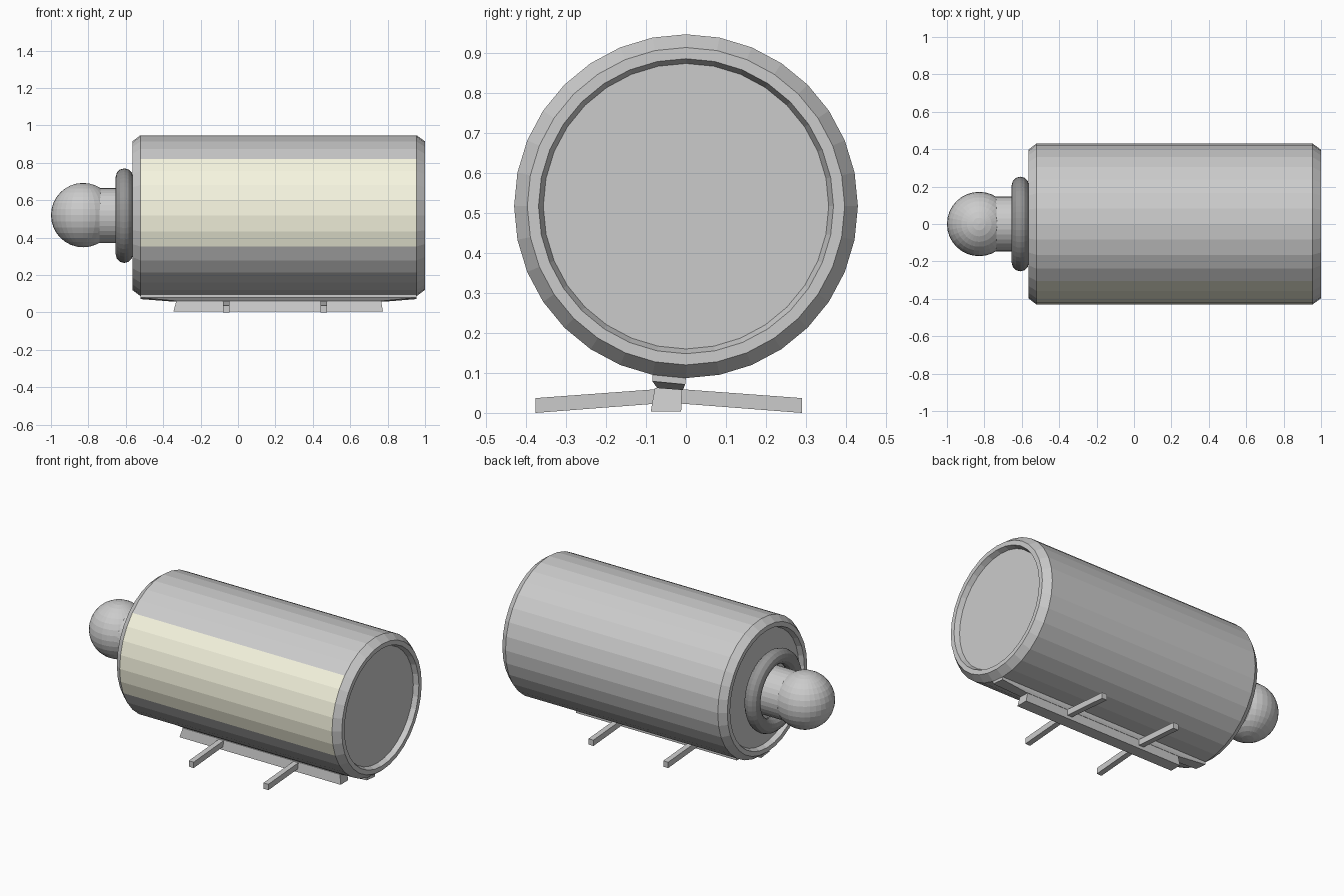
import bpy, bmesh, math
from mathutils import Matrix

if "Cube" in bpy.data.objects:
    bpy.data.objects.remove(bpy.data.objects["Cube"])

CZ = 0.517          # height of the barrel axis
RAIL_Y = -0.043     # centre line of the base
SIDES = 32


def finish(name, bm, smooth=False):
    bmesh.ops.recalc_face_normals(bm, faces=bm.faces[:])
    mesh = bpy.data.meshes.new(name)
    bm.to_mesh(mesh)
    bm.free()
    obj = bpy.data.objects.new(name, mesh)
    bpy.context.collection.objects.link(obj)
    if smooth:
        mesh.shade_smooth()
    return obj


def lathe_x(name, profile, sides, closed=False):
    """Revolve (x, radius) points around the barrel axis."""
    bm = bmesh.new()
    rings = []
    for x, r in profile:
        ring = []
        for i in range(sides):
            a = 2 * math.pi * i / sides
            ring.append(bm.verts.new((x, r * math.cos(a), CZ + r * math.sin(a))))
        rings.append(ring)
    pairs = list(zip(rings, rings[1:]))
    if closed:
        pairs.append((rings[-1], rings[0]))
    for a, b in pairs:
        for i in range(sides):
            j = (i + 1) % sides
            bm.faces.new((a[i], a[j], b[j], b[i]))
    if not closed:
        bm.faces.new(rings[0])
        bm.faces.new(rings[-1])
    return finish(name, bm)


def loft(name, sections):
    """Skin four-cornered sections into a closed block."""
    bm = bmesh.new()
    rings = [[bm.verts.new(p) for p in s] for s in sections]
    for a, b in zip(rings, rings[1:]):
        for i in range(4):
            j = (i + 1) % 4
            bm.faces.new((a[i], a[j], b[j], b[i]))
    bm.faces.new(rings[0])
    bm.faces.new(rings[-1])
    return finish(name, bm)


def rect_z(x0, x1, y0, y1, z, tilt=0.0):
    return [(x0, y0, z + tilt), (x1, y0, z + tilt), (x1, y1, z), (x0, y1, z)]


# Barrel with chamfered rims and recessed ends
barrel = lathe_x("barrel", [
    (-0.535, 0.357), (-0.565, 0.369), (-0.565, 0.397), (-0.522, 0.43),
    (0.955, 0.43), (1.0, 0.397), (1.0, 0.369), (0.97, 0.357)], SIDES)

# Cream panel on the front of the barrel
grey = bpy.data.materials.new("grey")
grey.diffuse_color = (0.8, 0.8, 0.8, 1)
grey.use_nodes = True
grey.node_tree.nodes["Principled BSDF"].inputs["Base Color"].default_value = grey.diffuse_color
cream = bpy.data.materials.new("cream")
cream.diffuse_color = (0.92, 0.91, 0.74, 1)
cream.use_nodes = True
cream.node_tree.nodes["Principled BSDF"].inputs["Base Color"].default_value = cream.diffuse_color
barrel.data.materials.append(grey)
barrel.data.materials.append(cream)
for f in barrel.data.polygons:
    c = f.center
    ang = math.degrees(math.atan2(c.z - CZ, -c.y))
    if f.area > 0.08 and len(f.vertices) == 4 and -22.5 < ang < 45:
        f.material_index = 1

# Collar ring, neck and ball knob
dark = bpy.data.materials.new("dark")
dark.diffuse_color = (0.3, 0.3, 0.3, 1)
dark.use_nodes = True
dark.node_tree.nodes["Principled BSDF"].inputs["Base Color"].default_value = dark.diffuse_color
collar = lathe_x("collar_ring", [
    (-0.608 + 0.046 * math.cos(2 * math.pi * k / 12),
     0.207 + 0.046 * math.sin(2 * math.pi * k / 12)) for k in range(12)], 48, True)
collar.data.materials.append(dark)
lathe_x("neck", [(-0.74, 0.147), (-0.53, 0.147)], SIDES)
bm = bmesh.new()
bmesh.ops.create_uvsphere(bm, u_segments=32, v_segments=16, radius=0.172,
                          matrix=Matrix.Translation((-0.828, 0, CZ + 0.003)))
finish("ball_knob", bm)

# Rail under the barrel, tapering to the foot
loft("rail", [
    rect_z(-0.522, 0.955, -0.084, 0.0, 0.088, 0.008),
    rect_z(-0.522, 0.955, -0.084, -0.002, 0.071, 0.008),
    rect_z(-0.34, 0.78, -0.072, -0.008, 0.057, 0.005)])

# Foot block
loft("foot_block", [
    rect_z(-0.33, 0.765, -0.078, -0.010, 0.062),
    rect_z(-0.345, 0.775, -0.088, -0.012, 0.004)])

# Four sloping foot arms
for label, x in (("left", -0.062), ("right", 0.458)):
    for side, s in (("front", -1), ("back", 1)):
        def section(d, z0, z1):
            y = RAIL_Y + s * d
            return [(x - 0.017, y, z0), (x + 0.017, y, z0),
                    (x + 0.017, y, z1), (x - 0.017, y, z1)]
        loft(f"foot_arm_{label}_{side}",
             [section(0.02, 0.024, 0.060), section(0.333, 0.0, 0.037)])
